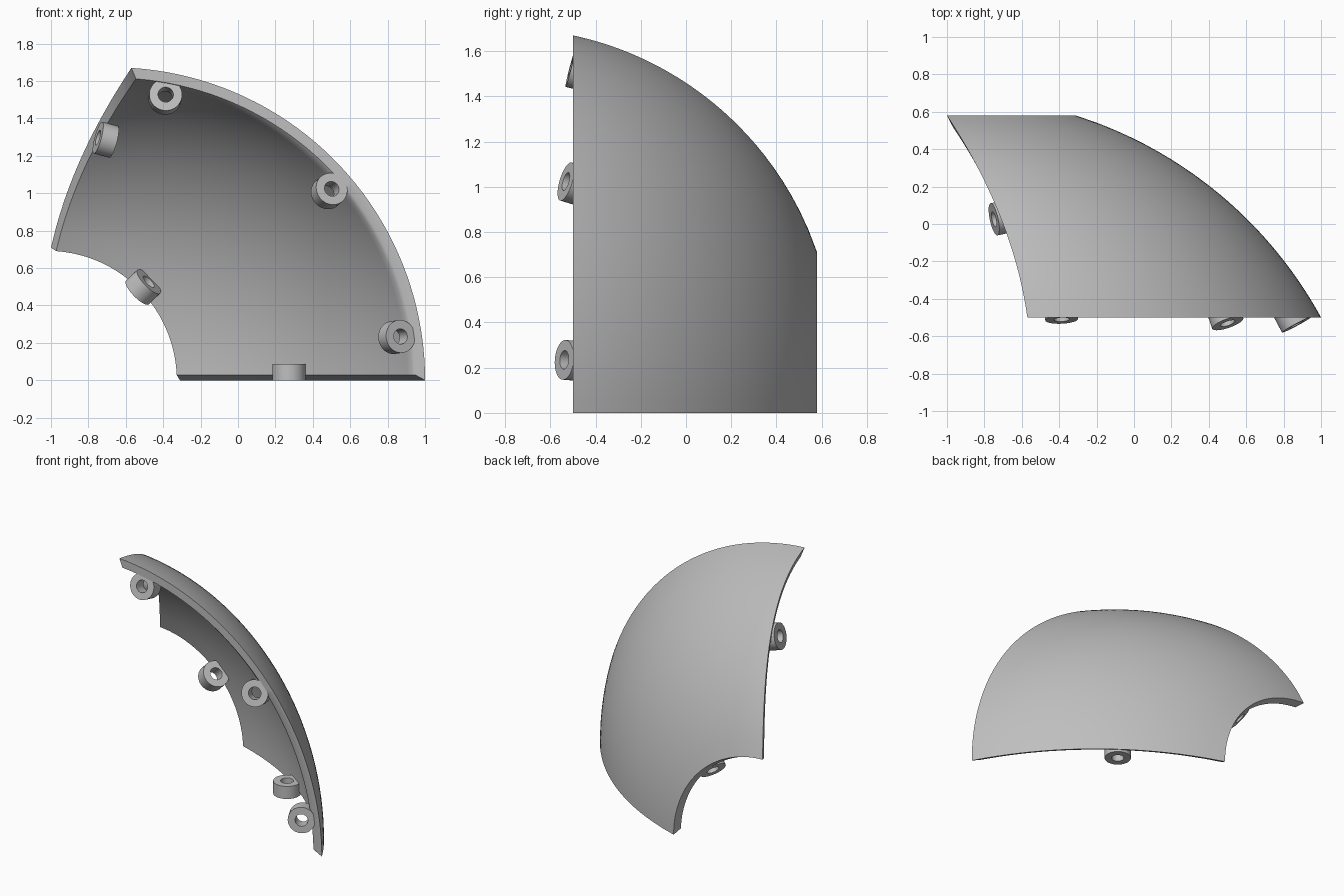
import bpy, bmesh, math
from mathutils import Vector

cube = bpy.data.objects.get("Cube")
if cube:
    bpy.data.objects.remove(cube, do_unlink=True)

FRONT, BACK = -0.5, 0.58
WALL = 0.058
ROWS, COLS = 28, 40

grey = bpy.data.materials.new("plain grey")
grey.use_nodes = True
colour = (0.52, 0.52, 0.52, 1)
grey.diffuse_color = colour
grey.node_tree.nodes["Principled BSDF"].inputs["Base Color"].default_value = colour


def surface(y, s):
    """Outer skin: at each depth an arc runs from the bottom edge to the left edge."""
    bottom_x = -1.0025 + math.sqrt(5.21 - (y + 1.595) ** 2)
    left_x = -0.238 * y * y - 0.379 * y - 0.70
    left_z = 0.236 + math.sqrt(2.151 - (y + 0.808) ** 2)
    span = bottom_x - left_x
    radius = (span ** 2 + left_z ** 2) / (2 * span)
    centre = bottom_x - radius
    angle = s * math.atan2(left_z, left_x - centre)
    return Vector((centre + radius * math.cos(angle), y, radius * math.sin(angle)))


def frame(y, s):
    """Point, outward normal and both surface directions."""
    e = 0.001
    along_y = (surface(y + e, s) - surface(y - e, s)).normalized()
    along_s = (surface(y, s + e) - surface(y, s - e)).normalized()
    return surface(y, s), along_y.cross(along_s).normalized(), along_y, along_s


def finish(bm, name):
    bmesh.ops.recalc_face_normals(bm, faces=bm.faces)
    mesh = bpy.data.meshes.new(name)
    bm.to_mesh(mesh)
    bm.free()
    obj = bpy.data.objects.new(name, mesh)
    bpy.context.collection.objects.link(obj)
    mesh.materials.append(grey)
    bpy.ops.object.select_all(action='DESELECT')
    obj.select_set(True)
    bpy.context.view_layer.objects.active = obj
    bpy.ops.object.shade_smooth_by_angle(angle=math.radians(35))


# Curved shell panel: outer skin, inner skin and the rim joining them
bm = bmesh.new()
outer, inner = [], []
for i in range(ROWS + 1):
    y = FRONT + (BACK - FRONT) * i / ROWS
    outer_row, inner_row = [], []
    for j in range(COLS + 1):
        s = j / COLS
        p, n, _, along_s = frame(y, s)
        q = p - n * WALL + along_s * 0.028 * (1 - 2 * s)
        q.y = FRONT if i == 0 else max(q.y, FRONT + 0.002 * i)
        outer_row.append(bm.verts.new(p))
        inner_row.append(bm.verts.new(q))
    outer.append(outer_row)
    inner.append(inner_row)

for grid in (outer, inner):
    for i in range(ROWS):
        for j in range(COLS):
            bm.faces.new((grid[i][j], grid[i][j + 1], grid[i + 1][j + 1], grid[i + 1][j]))
for i in (0, ROWS):
    for j in range(COLS):
        bm.faces.new((outer[i][j], outer[i][j + 1], inner[i][j + 1], inner[i][j]))
for j in (0, COLS):
    for i in range(ROWS):
        bm.faces.new((outer[i][j], outer[i + 1][j], inner[i + 1][j], inner[i][j]))
finish(bm, "shell_panel")


def boss(name, y, s, edge, sign, push=0.0):
    """Short tube inside the rim, its axis square to the edge it sits on."""
    p, n, along_y, along_s = frame(y, s)
    axis = n.cross(along_s if edge == "arc" else along_y).normalized() * sign
    face = p - n * 0.118 + axis * push
    side = axis.cross(n)
    sides, height = 40, 0.088
    bm = bmesh.new()
    rings = []
    for radius, depth in ((0.088, 0), (0.088, height), (0.041, height), (0.041, 0)):
        ring = []
        for k in range(sides):
            a = math.tau * k / sides
            ring.append(bm.verts.new(face - axis * depth
                                     + (n * math.cos(a) + side * math.sin(a)) * radius))
        rings.append(ring)
    for r in range(4):
        a, b = rings[r], rings[(r + 1) % 4]
        for k in range(sides):
            m = (k + 1) % sides
            bm.faces.new((a[k], a[m], b[m], b[k]))
    finish(bm, name)


# Fastening bosses along the four edges
for name, s in (("lower", 0.10), ("middle", 0.475), ("upper", 0.918)):
    boss("front_boss_" + name, FRONT, s, "arc", 1, -0.02)
boss("back_boss", BACK, 0.5, "arc", -1)
boss("bottom_boss", 0.25, 0, "side", -1)
boss("left_boss", 0.1, 1, "side", 1)
